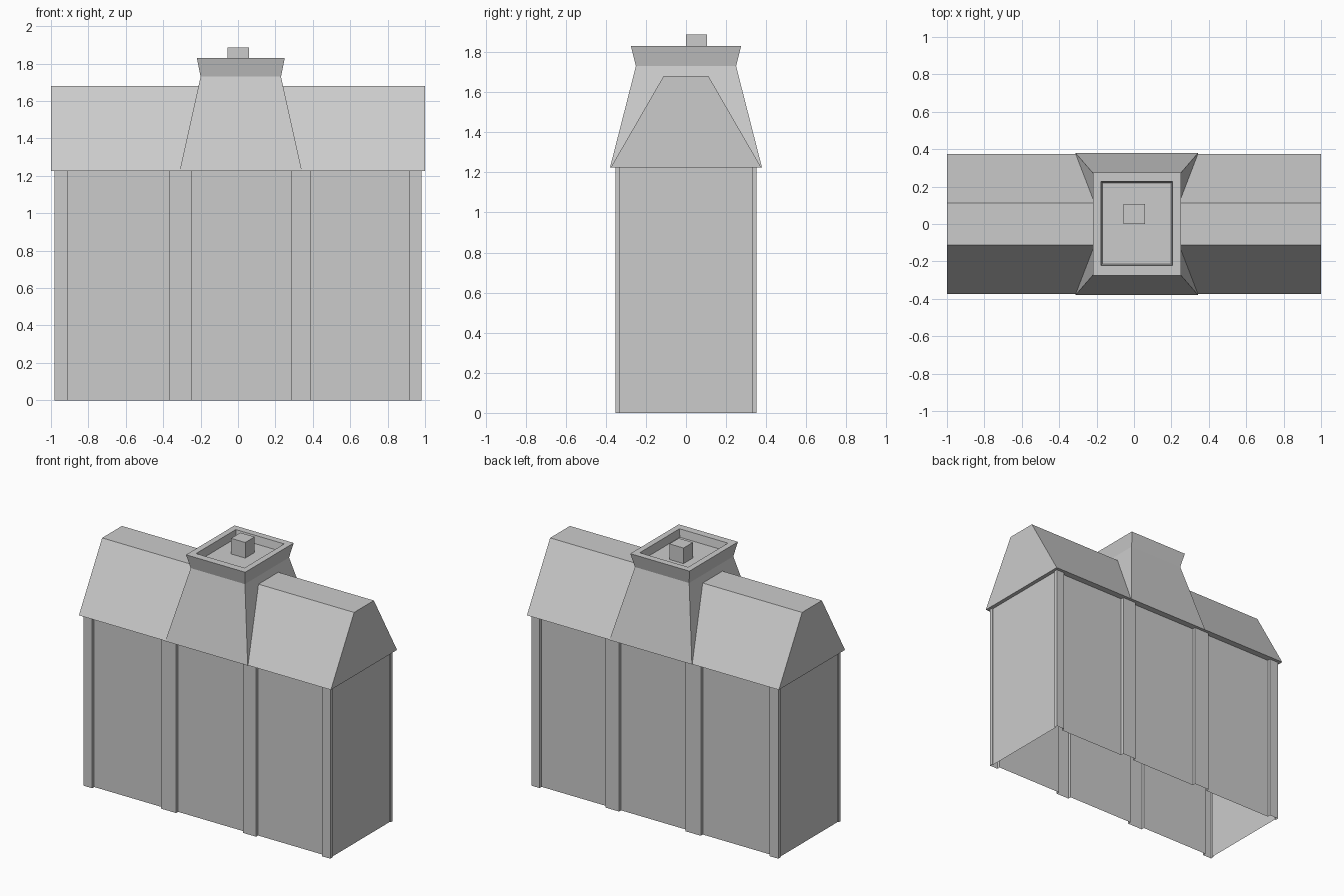
import bpy, bmesh

if "Cube" in bpy.data.objects:
    bpy.data.objects.remove(bpy.data.objects["Cube"])


def make_object(name, bm):
    bmesh.ops.recalc_face_normals(bm, faces=bm.faces[:])
    mesh = bpy.data.meshes.new(name)
    bm.to_mesh(mesh)
    bm.free()
    obj = bpy.data.objects.new(name, mesh)
    bpy.context.collection.objects.link(obj)
    return obj


def loft(name, rings, cap=True):
    """Skin a stack of point loops, optionally closing the last one."""
    bm = bmesh.new()
    loops = [[bm.verts.new(p) for p in ring] for ring in rings]
    n = len(loops[0])
    for a, b in zip(loops, loops[1:]):
        for i in range(n):
            j = (i + 1) % n
            bm.faces.new((a[i], a[j], b[j], b[i]))
    if cap:
        bm.faces.new(loops[-1])
    return make_object(name, bm)


def rect(x0, x1, y0, y1, z):
    return [(x0, y0, z), (x1, y0, z), (x1, y1, z), (x0, y1, z)]


EAVE = 1.225
WALL, PIER = 0.33, 0.353      # half depths of wall face and pilaster face
END_WALL, END = 0.972, 0.98   # half lengths of end wall and corner piers

# Walls: open shell whose plan steps out at every pilaster
piers = [(-END, -0.91), (-0.365, -0.245), (0.285, 0.39), (0.915, END)]
front = []
for k, (a, b) in enumerate(piers):
    front.append((a, -WALL if k == 0 else -PIER))
    if k == 0:
        front.append((a, -PIER))
    else:
        front.insert(-1, (a, -WALL))
    front.append((b, -PIER))
    front.append((b, -WALL))
front = [(-END_WALL, -WALL)] + front + [(END_WALL, -WALL)]
plan = front + [(x, -y) for x, y in reversed(front)]
loft("walls", [[(x, y, z) for x, y in plan] for z in (0, EAVE)], cap=False)

# Roof: soffit, steep slopes, flat top
loft("roof", [
    rect(-END_WALL, END_WALL, -WALL, WALL, EAVE),
    rect(-1, 1, -0.375, 0.375, EAVE),
    rect(-1, 1, -0.112, 0.112, 1.68),
])

# Central tower: tapered shaft, flared crown, recessed top
loft("tower", [
    rect(-0.312, 0.342, -0.379, 0.379, EAVE),
    rect(-0.2, 0.23, -0.25, 0.25, 1.73),
    rect(-0.22, 0.25, -0.275, 0.275, 1.83),
    rect(-0.177, 0.207, -0.222, 0.228, 1.83),
    rect(-0.168, 0.198, -0.213, 0.219, 1.775),
])

# Small vent block on the tower roof
loft("vent_block", [rect(-0.055, 0.058, 0.0, 0.106, z) for z in (1.775, 1.887)])
